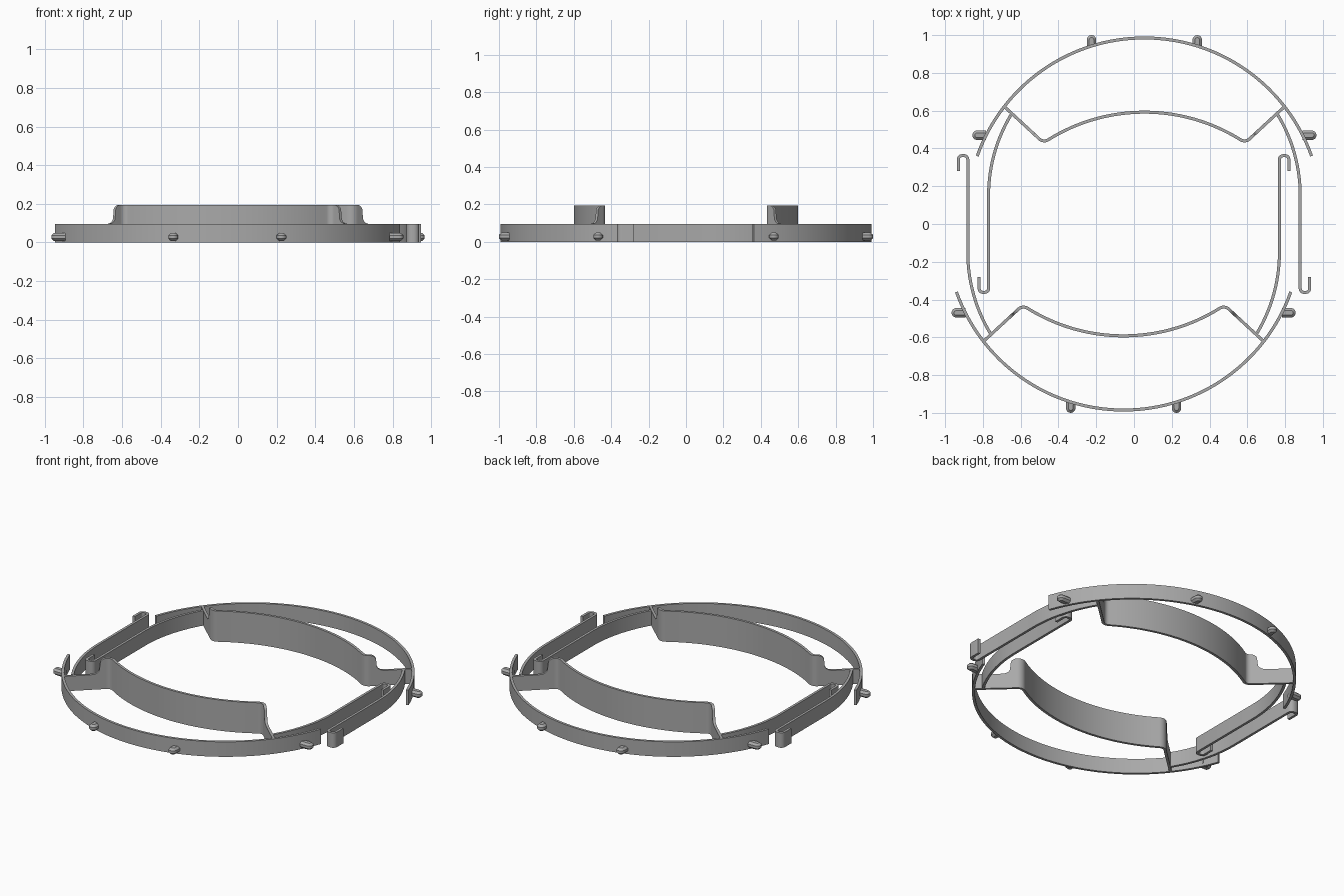
import bpy, bmesh, math
from mathutils import Vector

cube = bpy.data.objects.get("Cube")
if cube:
    bpy.data.objects.remove(cube, do_unlink=True)

steel = bpy.data.materials.new("grey_steel")
steel.use_nodes = True
grey = (0.4, 0.4, 0.4, 1)
steel.diffuse_color = grey
steel.node_tree.nodes["Principled BSDF"].inputs["Base Color"].default_value = grey

SHIFT = 0.055      # sideways offset of each half from the middle
THICK = 0.016
LOW, HIGH = 0.095, 0.195


def finish(name, bm, turn):
    """Turn the mesh into the chosen half and shade it."""
    for v in bm.verts:
        v.co.x += SHIFT
        if turn:
            v.co.x, v.co.y = -v.co.x, -v.co.y
    bmesh.ops.recalc_face_normals(bm, faces=bm.faces)
    mesh = bpy.data.meshes.new(name)
    bm.to_mesh(mesh)
    bm.free()
    mesh.materials.append(steel)
    ob = bpy.data.objects.new(name, mesh)
    bpy.context.collection.objects.link(ob)
    bpy.ops.object.select_all(action="DESELECT")
    ob.select_set(True)
    bpy.context.view_layer.objects.active = ob
    bpy.ops.object.shade_smooth_by_angle(angle=math.radians(32))


def strip(name, path, turn):
    """Standing sheet-metal strip along (x, y, top height) points."""
    bm = bmesh.new()
    pts = [Vector(p[:2]) for p in path]
    rings = []
    for i, p in enumerate(pts):
        a = (p - pts[i - 1]).normalized() if i else None
        b = (pts[i + 1] - p).normalized() if i + 1 < len(pts) else None
        a, b = a or b, b or a
        t = (a + b).normalized()
        n = Vector((-t.y, t.x)) * (THICK / 2 / max(t.dot(a), 0.5))
        top = path[i][2]
        rings.append([bm.verts.new((p.x + s * n.x, p.y + s * n.y, z))
                      for s, z in ((1, 0), (1, top), (-1, top), (-1, 0))])
    for r, q in zip(rings, rings[1:]):
        for k in range(4):
            m = (k + 1) % 4
            bm.faces.new((r[k], r[m], q[m], q[k]))
    bm.faces.new(rings[0])
    bm.faces.new(rings[-1])
    finish(name, bm, turn)


def arc(cx, cy, r, start, end, n, top=LOW):
    out = []
    for i in range(n + 1):
        a = math.radians(start + (end - start) * i / n)
        out.append((cx + r * math.cos(a), cy + r * math.sin(a), top))
    return out


def peg(name, x, y, angle, length, turn):
    """Round-ended stud with chamfered top and bottom."""
    bm = bmesh.new()
    ca, sa = math.cos(angle), math.sin(angle)
    layers = []
    for z, w in ((0.008, 0.012), (0.02, 0.025), (0.037, 0.025), (0.049, 0.012)):
        plan = [(0, w)] + [(px + length - 0.025, py) for px, py, _ in arc(0, 0, w, 90, -90, 10)] + [(0, -w)]
        layers.append([bm.verts.new((x + px * ca - py * sa, y + px * sa + py * ca, z))
                       for px, py in plan])
    for lo, hi in zip(layers, layers[1:]):
        for k in range(len(lo)):
            m = (k + 1) % len(lo)
            bm.faces.new((lo[k], lo[m], hi[m], hi[k]))
    bm.faces.new(layers[0])
    bm.faces.new(layers[-1])
    finish(name, bm, turn)


def flip(path):
    return [(-x, y, z) for x, y, z in path]


# Raised middle band: sloping leg, filleted step, rounded bend, shallow arch
step = [(0.74, LOW), (0.625, LOW), (0.605, 0.098), (0.593, 0.108), (0.587, 0.12),
        (0.583, 0.172), (0.578, 0.183), (0.568, 0.192)]
leg = [(u, 0.452 + (u - 0.558) * 0.923, h) for u, h in step]
bend = arc(0.53, 0.48, 0.04, -45, -122, 8, HIGH)
side = leg + bend
arch = arc(0, -0.368, 0.96, 58, 122, 40, HIGH)[1:-1]
band = side + arch + flip(side)[::-1]

# Spring arm: curve off the leg, straight run, small hook at the tip
arm = arc(-0.005, 0.15, 0.83, 31, 0, 14)
arm += arc(0.845, -0.342, 0.02, 180, 270, 4)
arm += arc(0.855, -0.342, 0.02, 270, 360, 4) + [(0.875, -0.28, LOW)]

rim = arc(0, 0.046, 0.939, 19.5, 160.5, 64)

for turn, half in ((False, "back"), (True, "front")):
    strip(half + "_rim", rim, turn)
    strip(half + "_middle_band", band, turn)
    strip(half + "_spring_arm_a", arm, turn)
    strip(half + "_spring_arm_b", flip(arm), turn)
    for s, tag in ((1, "a"), (-1, "b")):
        peg(half + "_end_peg_" + tag, s * 0.28, 0.942, math.pi / 2, 0.058, turn)
        peg(half + "_side_peg_" + tag, s * 0.838, 0.47, 0 if s > 0 else math.pi, 0.073, turn)
